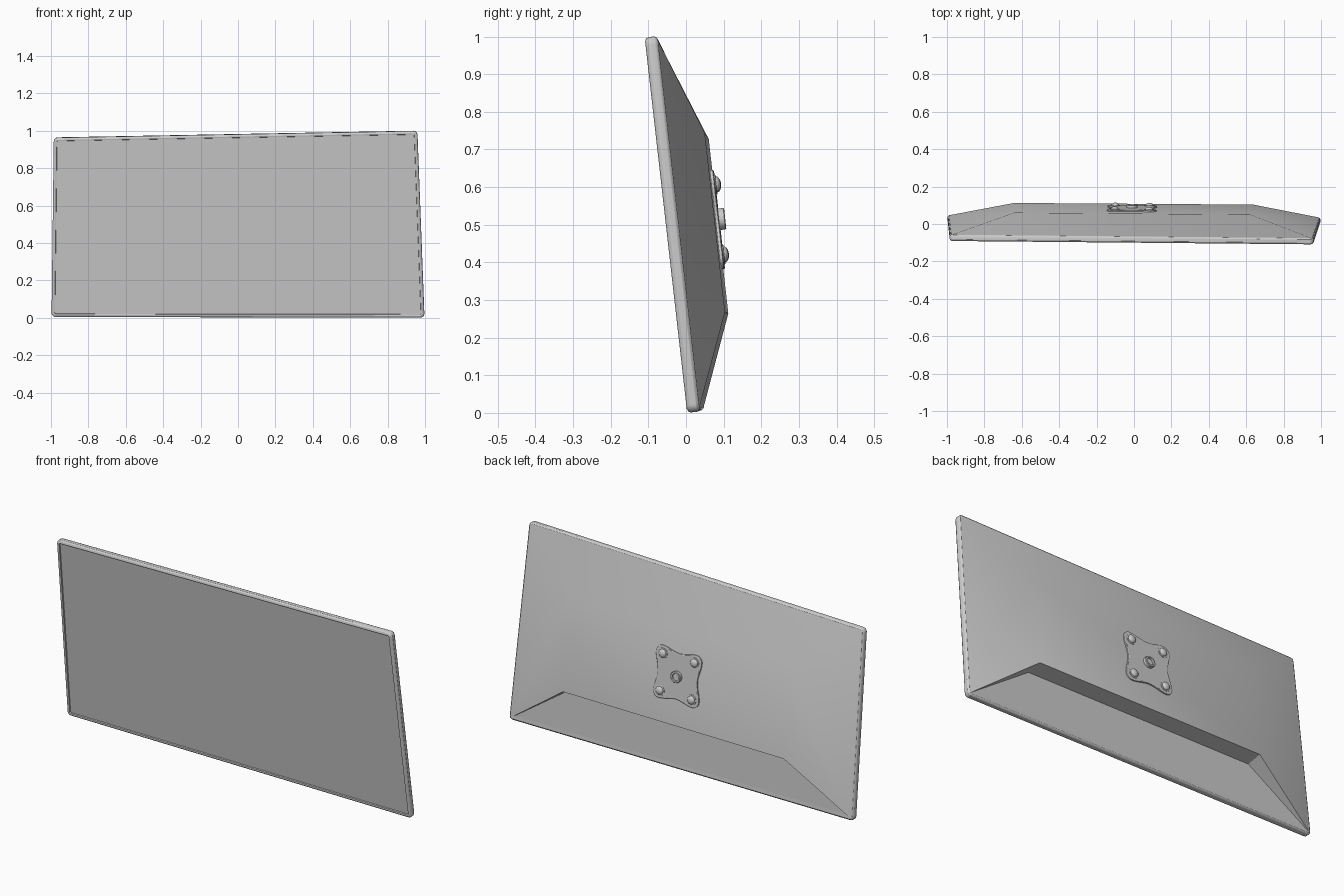
import bpy, bmesh
from math import sin, cos, pi, radians
from mathutils import Vector

if "Cube" in bpy.data.objects:
    bpy.data.objects.remove(bpy.data.objects["Cube"])

# Front corners of the leaning, slightly skewed panel
BL, BR = Vector((-0.997, 0.015, 0.004)), Vector((0.997, 0.003, 0.0))
TL, TR = Vector((-0.985, -0.092, 0.962)), Vector((0.959, -0.110, 0.998))
NORMAL = Vector((0.008, 0.993, 0.115))


def warp(p):
    """Panel space (x -1..1, depth, height 0..1) to world space."""
    t = (p[0] + 1) / 2
    return BL.lerp(BR, t).lerp(TL.lerp(TR, t), p[2]) + NORMAL * p[1]


def finish(name, bm, angle=30):
    bmesh.ops.remove_doubles(bm, verts=bm.verts, dist=1e-5)
    for v in bm.verts:
        v.co = warp(v.co)
    bmesh.ops.recalc_face_normals(bm, faces=bm.faces)
    me = bpy.data.meshes.new(name)
    bm.to_mesh(me)
    bm.free()
    ob = bpy.data.objects.new(name, me)
    bpy.context.collection.objects.link(ob)
    bpy.ops.object.select_all(action='DESELECT')
    ob.select_set(True)
    bpy.context.view_layer.objects.active = ob
    bpy.ops.object.shade_smooth_by_angle(angle=radians(angle))
    return ob


def loft(bm, loops, cap_start=False, cap_end=False):
    rings = [[bm.verts.new(p) for p in loop] for loop in loops]
    for a, b in zip(rings, rings[1:]):
        n = len(a)
        for i in range(n):
            j = (i + 1) % n
            bm.faces.new((a[i], a[j], b[j], b[i]))
    if cap_start:
        bm.faces.new(rings[0])
    if cap_end:
        bm.faces.new(rings[-1])


def rounded_rect(inset, depth, seg=5):
    r = max(0.022 - inset, 0.003)
    hx, hz = 1 - inset - r, 0.5 - inset - r
    pts = []
    for k, (sx, sz) in enumerate(((1, 1), (-1, 1), (-1, -1), (1, -1))):
        for i in range(seg + 1):
            a = (k + i / seg) * pi / 2
            pts.append((sx * hx + r * cos(a), depth, 0.5 + sz * hz + r * sin(a)))
    return pts


# Bezel frame: recessed lip, rounded front edge, side band and flat back
bm = bmesh.new()
profile = [(0.019, 0.010), (0.017, 0.001), (0.011, 0.0), (0.004, 0.003),
           (0.0, 0.009), (0.0, 0.026), (0.003, 0.031), (0.008, 0.034)]
loft(bm, [rounded_rect(i, d) for i, d in profile], cap_end=True)
finish("bezel_frame", bm)

# Screen set into the frame
bm = bmesh.new()
bm.faces.new([bm.verts.new(p) for p in rounded_rect(0.0185, 0.007)])
finish("screen", bm)

# Back housing: faceted hump with an undercut ledge along its lower edge
bm = bmesh.new()
D = 0.128


def pair(x, d, z):
    return [bm.verts.new((s * x, d, z)) for s in (-1, 1)]


rim_lo, rim_hi = pair(0.992, 0.033, 0.008), pair(0.992, 0.033, 0.992)
flat_lo, flat_hi = pair(0.645, D, 0.255), pair(0.645, D, 0.735)
ledge = pair(0.645, 0.046, 0.250)
bm.faces.new(flat_lo + flat_hi[::-1])
bm.faces.new(flat_hi + rim_hi[::-1])
bm.faces.new(flat_lo + ledge[::-1])
bm.faces.new(ledge + rim_lo[::-1])
for s in (0, 1):
    bm.faces.new((rim_lo[s], flat_lo[s], flat_hi[s], rim_hi[s]))
    bm.faces.new((rim_lo[s], ledge[s], flat_lo[s]))
finish("back_housing", bm)

# Mounting plate with rounded corners and wavy, dipped sides
CX, CZ = -0.005, 0.508


def plate_outline(depth, shrink=0.0):
    pts = []
    for k in range(4):
        c, s = cos(k * pi / 2), sin(k * pi / 2)
        side = []
        for i in range(13):
            t = -0.1 + 0.2 * i / 12
            side.append((0.116 + 0.009 * (1 - cos(pi * t / 0.1)) - shrink, t))
        for i in range(1, 6):
            a = i / 6 * pi / 2
            r = 0.034 - shrink
            side.append((0.1 + r * cos(a), 0.1 + r * sin(a)))
        pts += [(CX + x * c - z * s, depth, CZ + x * s + z * c) for x, z in side]
    return pts


bm = bmesh.new()
loft(bm, [plate_outline(D - 0.003), plate_outline(D + 0.006),
          plate_outline(D + 0.008, 0.003)], cap_end=True)
finish("mount_plate", bm)


def lathe(name, x, z, prof, n=24):
    bm = bmesh.new()
    loft(bm, [[(x + r * cos(2 * pi * i / n), D + d, z + r * sin(2 * pi * i / n))
               for i in range(n)] for r, d in prof], cap_end=True)
    return finish(name, bm)


# Four domed screws
dome = [(0.027, 0.006), (0.027, 0.010), (0.023, 0.011)]
dome += [(0.021 * cos(a * pi / 12), 0.011 + 0.012 * sin(a * pi / 12)) for a in range(6)]
for i, sx in enumerate((-1, 1)):
    for j, sz in enumerate((-1, 1)):
        lathe(f"mount_screw_{i * 2 + j + 1}", CX + sx * 0.093, CZ + sz * 0.095, dome)

# Central boss with a raised ring and a hollow centre
lathe("mount_boss", CX, CZ, [(0.029, 0.006), (0.029, 0.022), (0.027, 0.024),
                             (0.019, 0.024), (0.018, 0.016)])
